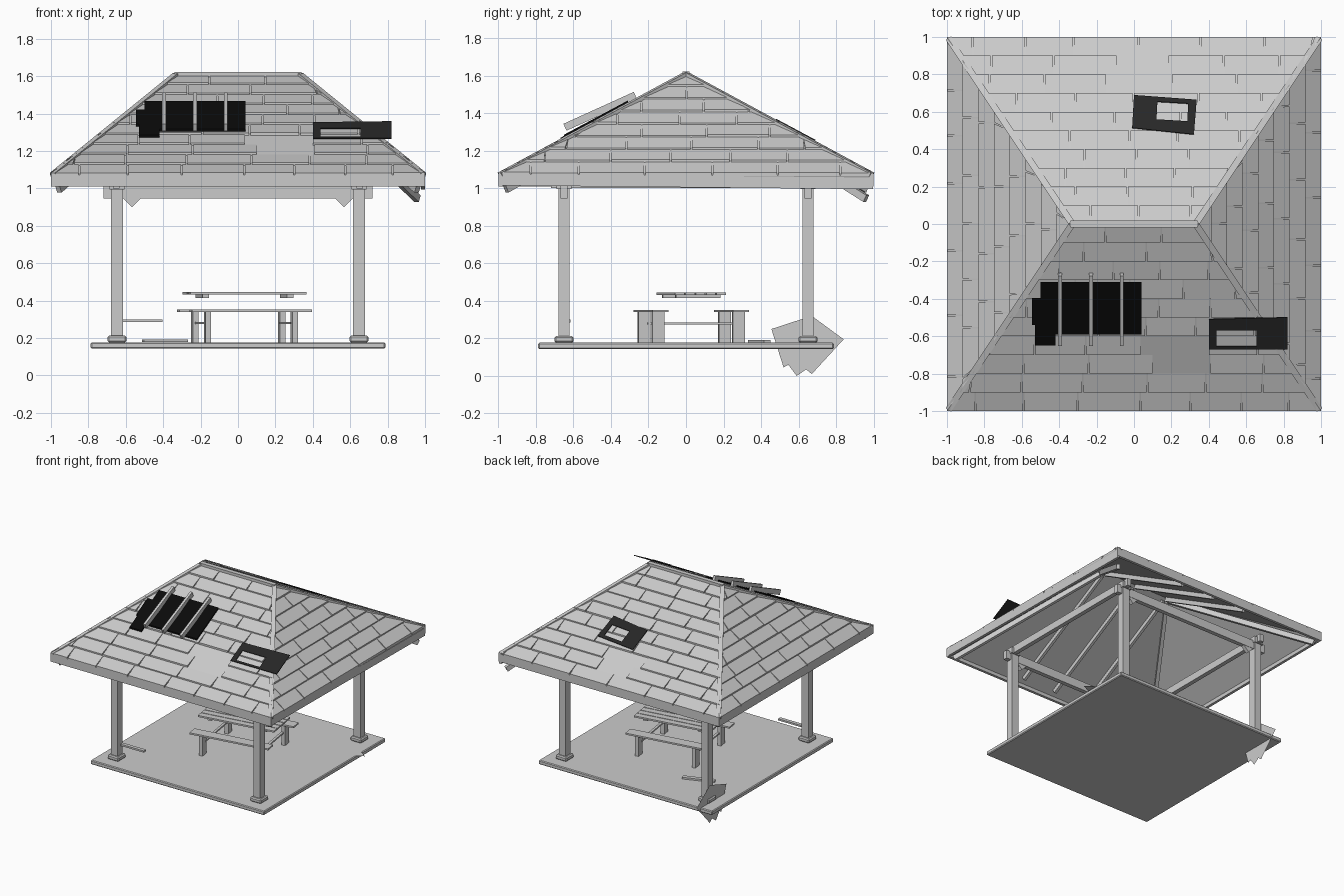
import bpy, bmesh, math, random
from mathutils import Vector, Matrix

if "Cube" in bpy.data.objects:
    bpy.data.objects.remove(bpy.data.objects["Cube"])

random.seed(4)
EAVE, RIDGE, RX = 1.07, 1.605, 0.33


def mesh_obj(name, verts, faces, mat=None):
    me = bpy.data.meshes.new(name)
    me.from_pydata([tuple(v) for v in verts], [], faces)
    bm = bmesh.new()
    bm.from_mesh(me)
    bmesh.ops.recalc_face_normals(bm, faces=bm.faces)
    bm.to_mesh(me)
    bm.free()
    ob = bpy.data.objects.new(name, me)
    bpy.context.collection.objects.link(ob)
    if mat:
        me.materials.append(mat)
    return ob


HEX = [(0, 1, 2, 3), (7, 6, 5, 4), (0, 4, 5, 1), (1, 5, 6, 2), (2, 6, 7, 3), (3, 7, 4, 0)]


def box(name, c, s, rot=(0, 0, 0), parent=None):
    x, y, z = (v / 2 for v in s)
    vs = [(-x, -y, -z), (x, -y, -z), (x, y, -z), (-x, y, -z),
          (-x, -y, z), (x, -y, z), (x, y, z), (-x, y, z)]
    ob = mesh_obj(name, vs, HEX)
    ob.location, ob.rotation_euler, ob.parent = c, rot, parent
    return ob


def beam(name, a, b, w, h):
    # Rectangular timber from a to b
    a, b = Vector(a), Vector(b)
    d = (b - a).normalized()
    side = d.cross(Vector((0, 0, 1))).normalized() * w / 2
    up = side.cross(d).normalized() * h / 2
    vs = [p + s * side + u * up for p in (a, b) for s, u in ((-1, -1), (1, -1), (1, 1), (-1, 1))]
    return mesh_obj(name, vs, HEX)


def material(name, v):
    m = bpy.data.materials.new(name)
    m.diffuse_color = (v, v, v, 1)
    m.use_nodes = True
    m.node_tree.nodes["Principled BSDF"].inputs["Base Color"].default_value = m.diffuse_color
    return m


black, dark = material("black", 0.003), material("dark", 0.02)

# Floor slab
slab = box("floor_slab", (0, 0, 0.16), (1.575, 1.575, 0.034))
bev = slab.modifiers.new("bevel", 'BEVEL')
bev.width = 0.006

# Posts, base blocks and corner braces
for sx in (-1, 1):
    for sy in (-1, 1):
        x, y = 0.647 * sx, 0.65 * sy
        box("post", (x, y, 0.6), (0.062, 0.06, 0.85))
        base = box("post_base", (x, y, 0.195), (0.1, 0.1, 0.036))
        base.modifiers.new("bevel", 'BEVEL').width = 0.008
        box("brace_end", (0.567 * sx, y, 0.95), (0.072, 0.03, 0.072), (0, math.pi / 4, 0))
        box("post_cap", (x, y, 1.02), (0.08, 0.08, 0.05))

# Ring beams carrying the roof
for s in (-1, 1):
    box("long_beam", (0, 0.65 * s, 0.98), (1.44, 0.035, 0.07))
    box("cross_beam", (0.65 * s, 0, 1.03), (0.035, 1.44, 0.06))

# Hollow hip roof shell
outer = [(-1, -1, EAVE), (1, -1, EAVE), (1, 1, EAVE), (-1, 1, EAVE), (-RX, 0, RIDGE), (RX, 0, RIDGE)]
inner = [(x * 0.985, y * 0.985, z - 0.035) for x, y, z in outer]
sides = [(0, 1, 5, 4), (1, 2, 5), (2, 3, 4, 5), (3, 0, 4)]
rf = sides + [tuple(i + 6 for i in reversed(f)) for f in sides]
rf += [(i, (i + 1) % 4, (i + 1) % 4 + 6, i + 6) for i in range(4)]
mesh_obj("roof_shell", outer + inner, rf)

# Fascia boards around the eaves, right one sagging toward the back
for s in (-1, 1):
    box("fascia_long", (0, 0.989 * s, 1.041), (2, 0.022, 0.062))
    tilt = -0.01 if s > 0 else 0
    box("fascia_side", (0.989 * s, 0, 1.041 + tilt / 2), (0.022, 1.995, 0.062), (tilt, 0, 0))

# Slope coordinates: 0 front, 1 right, 2 back, 3 left; u along eave, t up slope
def slope(side, u, t, h):
    z = EAVE + (RIDGE - EAVE) * t + h
    x, y = (u, t - 1) if side % 2 == 0 else (1 - (1 - RX) * t, u)
    return Vector((x, y, z) if side < 2 else (-x, -y, z))


# Lapped shingles
BARE = {(0, 2): 0.1, (0, 3): 0.1, (2, 1): -0.1, (2, 2): -0.1}
for side in range(4):
    rows = 10 if side % 2 == 0 else 8
    vs, fs = [], []
    half = lambda t: 1 - (1 - RX) * t if side % 2 == 0 else 1 - t
    for r in range(rows):
        t0, t1 = r / rows, (r + 1) / rows
        u = -1.0 - random.uniform(0.05, 0.25)
        while u < half(t0):
            e = u + random.uniform(0.24, 0.36)
            lo = max(u, -half(t0)), min(e - 0.008, half(t0))
            hi = max(u, -half(t1)), min(e - 0.008, half(t1))
            skip = (side, r) in BARE and BARE[side, r] < (u + e) / 2 < BARE[side, r] + 0.3
            if lo[1] - lo[0] > 0.01 and not skip:
                hi = (min(hi[0], half(t1)), max(hi[1], -half(t1)))
                n = len(vs)
                lift = random.uniform(0.011, 0.016)
                for h0, h1 in ((-0.004, -0.004), (lift, 0.003)):
                    vs += [slope(side, lo[0], t0, h0), slope(side, lo[1], t0, h0),
                           slope(side, hi[1], t1, h1), slope(side, hi[0], t1, h1)]
                fs += [tuple(n + i for i in f) for f in HEX]
            u = e
    mesh_obj("shingles", vs, fs)

# Ridge and hip caps, hip rafters below
box("ridge_cap", (0, 0, RIDGE + 0.004), (2 * RX + 0.02, 0.036, 0.026))
for sx in (-1, 1):
    for sy in (-1, 1):
        beam("hip_cap", (RX * sx, 0, RIDGE + 0.003), (0.99 * sx, 0.99 * sy, EAVE + 0.003), 0.034, 0.022)
        drop = 0.05 if sx == sy == 1 else 0
        beam("hip_rafter", (RX * sx, 0.01 * sy, RIDGE - 0.06),
             (0.96 * sx, 0.96 * sy, 0.995 - drop), 0.028, 0.04)

# Common rafters inside the roof
for x in (-0.3, 0, 0.3):
    for s in (-1, 1):
        beam("rafter", (x, 0.02 * s, RIDGE - 0.06), (x, 0.93 * s, 1.05), 0.022, 0.04)

# Black patch of stepped boards on the front slope with three battens over it
steps = [(-0.50, -0.31, -0.40), (-0.545, -0.395, -0.47), (-0.545, -0.465, -0.54),
         (-0.53, -0.535, -0.59), (-0.53, -0.585, -0.65)]
for i, (x0, ya, yb) in enumerate(steps):
    x1 = 0.04 if i < 4 else -0.42
    vs = [slope(0, x, y + 1, h) for h in (0.016, 0.028) for x, y in ((x0, yb), (x1, yb), (x1, ya), (x0, ya))]
    mesh_obj("dark_board", vs, HEX, black)
for x in (-0.395, -0.23, -0.065):
    beam("batten", (x, -0.645, 1.325), (x, -0.27, 1.495), 0.02, 0.04)


# Dark frames with open centres lying on the roof
def frame(side, pts, hole):
    vs = [slope(side, x, 1 - abs(y), 0.022) for x, y in pts + hole]
    ob = mesh_obj("roof_frame", vs, [(i, (i + 1) % 4, (i + 1) % 4 + 4, i + 4) for i in range(4)], dark)
    ob.modifiers.new("thick", 'SOLIDIFY').thickness = 0.006


frame(0, [(0.40, -0.67), (0.82, -0.67), (0.82, -0.50), (0.40, -0.51)],
      [(0.44, -0.655), (0.655, -0.655), (0.655, -0.57), (0.44, -0.57)])
frame(2, [(0.01, 0.515), (-0.32, 0.48), (-0.335, 0.665), (0.0, 0.69)],
      [(-0.12, 0.56), (-0.285, 0.55), (-0.29, 0.645), (-0.125, 0.655)])

# Picnic table, slightly turned
table = bpy.data.objects.new("picnic_table", None)
bpy.context.collection.objects.link(table)
table.location, table.rotation_euler = (0.035, 0.028, 0), (0, 0, math.radians(9))
for i in range(5):
    box("table_plank", (0, -0.112 + 0.056 * i, 0.439), (0.63, 0.05, 0.013), parent=table)
for sx in (-1, 1):
    box("table_cleat", (0.228 * sx, 0, 0.423), (0.035, 0.24, 0.018), parent=table)
    box("cross_bar", (0.228 * sx, 0, 0.28), (0.02, 0.40, 0.012), parent=table)
    for sy in (-1, 1):
        box("bench_leg", (0.235 * sx, 0.217 * sy, 0.257), (0.03, 0.065, 0.165), parent=table)
for sy in (-1, 1):
    box("bench_seat", (0, 0.217 * sy, 0.346), (0.65, 0.085, 0.013), parent=table)

# Loose boards
box("loose_board", (-0.51, -0.63, 0.293), (0.21, 0.03, 0.014))
box("floor_board", (-0.39, 0.39, 0.185), (0.25, 0.035, 0.014), (0, 0, math.radians(20)))

# Thin torn sheets: one upright at the back left post, one flat on the right edge
sheet = [(0.455, 0.25), (0.67, 0.32), (0.84, 0.195), (0.67, 0.01), (0.64, 0.035),
         (0.59, 0.0), (0.545, 0.06), (0.52, 0.045)]
mesh_obj("torn_sheet", [(-0.685, y, z) for y, z in sheet], [tuple(range(len(sheet)))])
flat = [(0.62, 0.46), (0.72, 0.36), (0.85, 0.43), (0.8, 0.47), (0.72, 0.5)]
mesh_obj("flat_sheet", [(x, y, 0.181) for x, y in flat], [tuple(range(len(flat)))])
